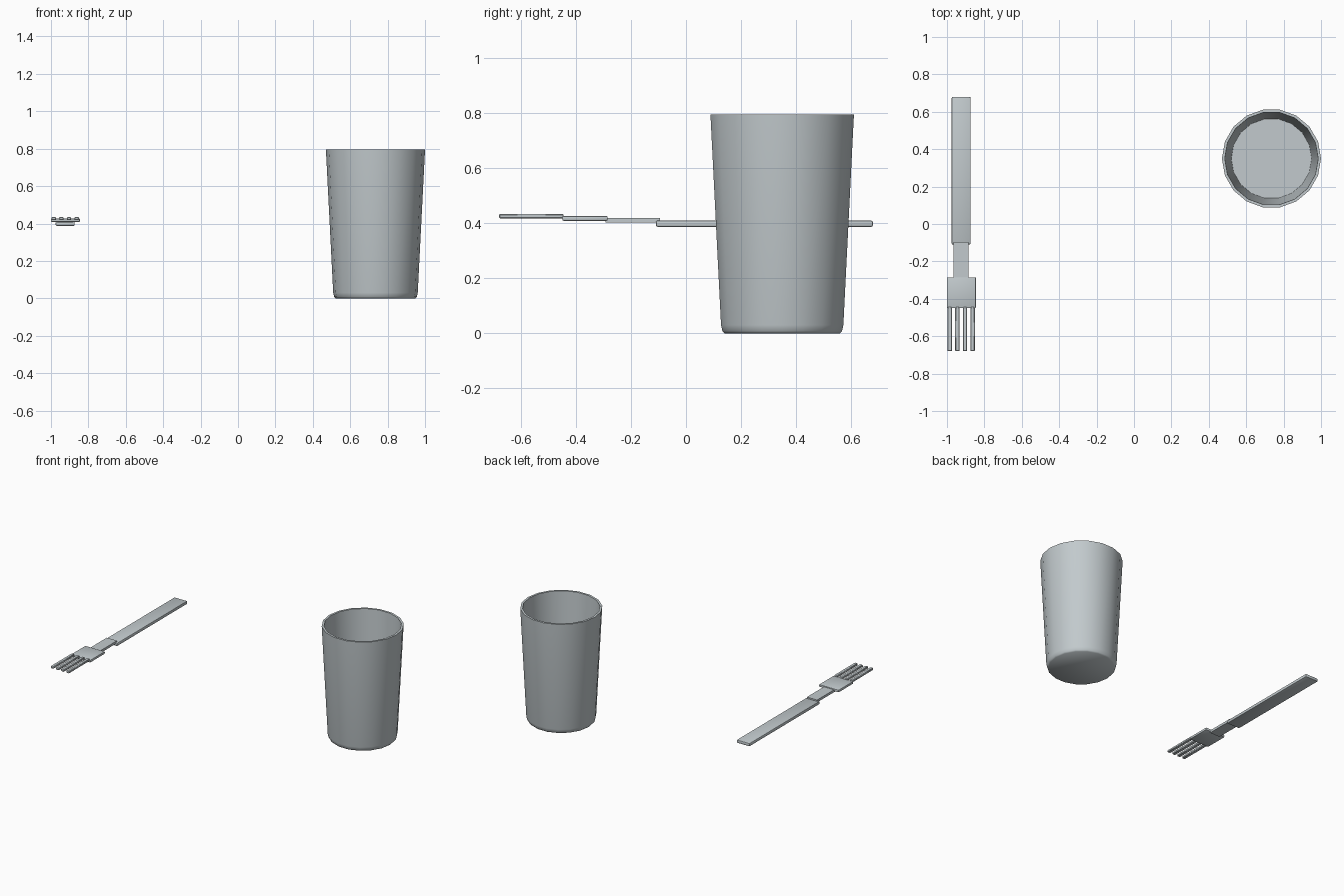
import bpy, bmesh, math

if "Cube" in bpy.data.objects:
    bpy.data.objects.remove(bpy.data.objects["Cube"])

steel = bpy.data.materials.new("light grey")
steel.diffuse_color = (0.54, 0.59, 0.61, 1)
steel.use_nodes = True
steel.node_tree.nodes["Principled BSDF"].inputs["Base Color"].default_value = steel.diffuse_color


def finish(name, bm, angle):
    bmesh.ops.recalc_face_normals(bm, faces=bm.faces)
    mesh = bpy.data.meshes.new(name)
    bm.to_mesh(mesh)
    bm.free()
    mesh.materials.append(steel)
    ob = bpy.data.objects.new(name, mesh)
    bpy.context.collection.objects.link(ob)
    bpy.ops.object.select_all(action='DESELECT')
    ob.select_set(True)
    bpy.context.view_layer.objects.active = ob
    bpy.ops.object.shade_smooth_by_angle(angle=math.radians(angle))
    return ob


def block(name, x, y, z, bevel=0.0, segments=2):
    """Box from (min, max) pairs, with optional rounded edges."""
    bm = bmesh.new()
    bmesh.ops.create_cube(bm, size=1)
    for v in bm.verts:
        v.co = [lo + (c + 0.5) * (hi - lo) for c, (lo, hi) in zip(v.co, (x, y, z))]
    if bevel:
        bmesh.ops.bevel(bm, geom=bm.edges[:], offset=bevel, segments=segments,
                        profile=0.5, affect='EDGES')
    return finish(name, bm, 40)


# Tumbler: lathed profile, outer wall up to the rim and back down inside
SIDES, CX, CY = 18, 0.735, 0.35
profile = [(0.213, 0.0), (0.221, 0.008), (0.226, 0.03), (0.265, 0.795),
           (0.250, 0.795), (0.215, 0.03)]
bm = bmesh.new()
rings = []
for r, z in profile:
    rings.append([bm.verts.new((CX + r * math.cos(2 * math.pi * i / SIDES),
                                CY + r * math.sin(2 * math.pi * i / SIDES), z))
                  for i in range(SIDES)])
for a, b in zip(rings, rings[1:]):
    for i in range(SIDES):
        j = (i + 1) % SIDES
        bm.faces.new((a[i], a[j], b[j], b[i]))
bm.faces.new(rings[0])
bm.faces.new(rings[-1])
finish("tumbler", bm, 60)

# Fork: stepped parts rising slightly towards the tines
block("fork_handle", (-0.975, -0.873), (-0.11, 0.68), (0.387, 0.410), 0.007)
block("fork_neck", (-0.964, -0.884), (-0.293, -0.095), (0.403, 0.420))
block("fork_head", (-1.0, -0.845), (-0.45, -0.285), (0.409, 0.427), 0.005)
for i in range(4):
    cx = -0.985 + i * 0.0407
    block(f"fork_tine_{i + 1}", (cx - 0.0115, cx + 0.0115), (-0.68, -0.445),
          (0.418, 0.434), 0.003, 1)
